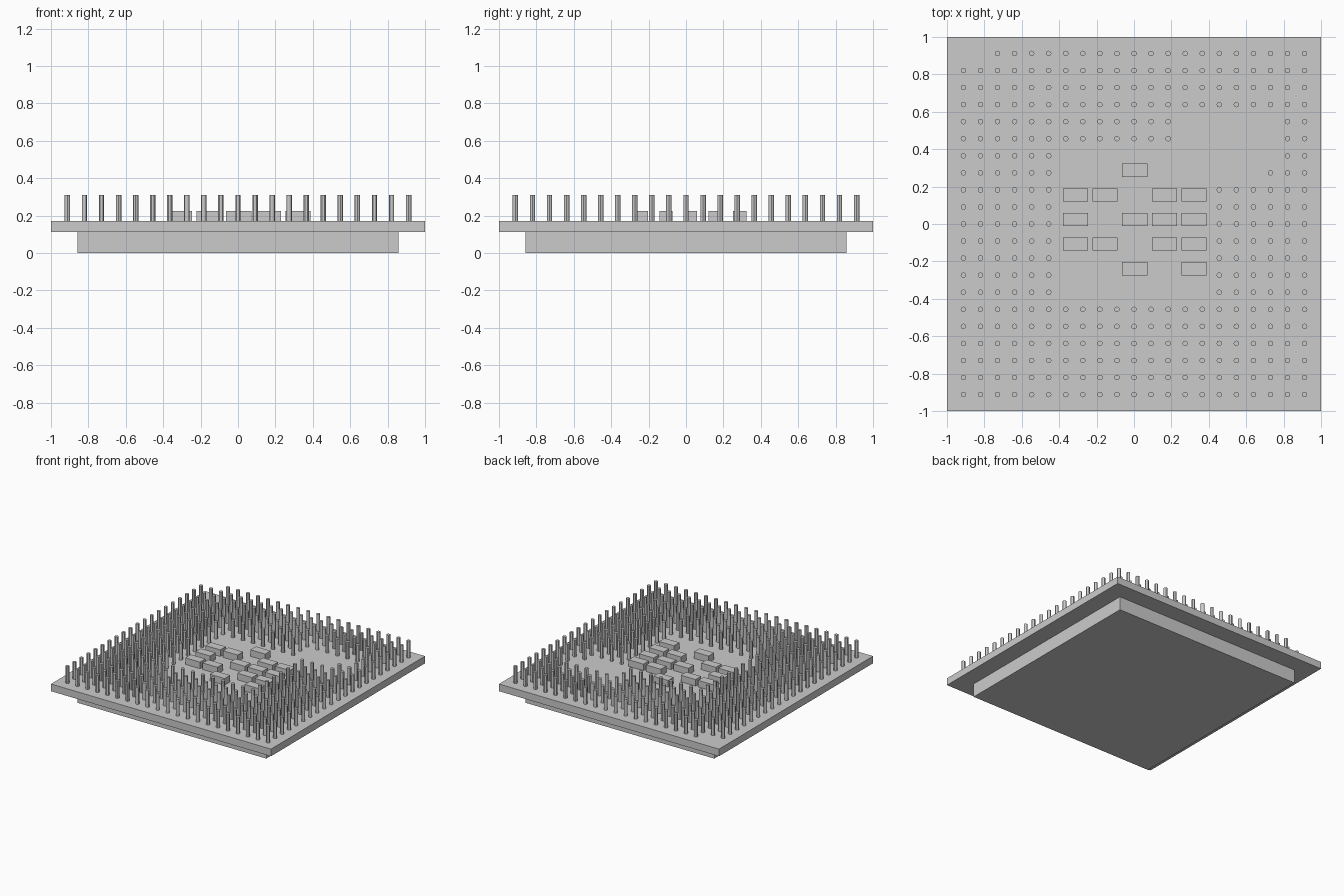
import bpy
import bmesh
from mathutils import Matrix, Vector

cube = bpy.data.objects.get("Cube")
if cube:
    bpy.data.objects.remove(cube, do_unlink=True)

GREY = (0.6, 0.6, 0.6, 1)
grey = bpy.data.materials.new("neutral grey")
grey.use_nodes = True
grey.diffuse_color = GREY
grey.node_tree.nodes["Principled BSDF"].inputs["Base Color"].default_value = GREY


def finish(name, bm):
    mesh = bpy.data.meshes.new(name)
    bm.to_mesh(mesh)
    bm.free()
    mesh.materials.append(grey)
    obj = bpy.data.objects.new(name, mesh)
    bpy.context.collection.objects.link(obj)
    return obj


def add_box(bm, x, y, z0, z1, width, depth):
    place = Matrix.Translation((x, y, (z0 + z1) / 2))
    size = Matrix.Diagonal(Vector((width, depth, z1 - z0, 1)))
    bmesh.ops.create_cube(bm, size=1, matrix=place @ size)


BOARD_BOTTOM, BOARD_TOP, PIN_TOP, CHIP_TOP = 0.112, 0.171, 0.31, 0.225

# Lower lid and square carrier board
for name, z0, z1, side in (("lower_lid", 0, BOARD_BOTTOM, 1.714),
                           ("carrier_board", BOARD_BOTTOM, BOARD_TOP, 2)):
    bm = bmesh.new()
    add_box(bm, 0, 0, z0, z1, side, side)
    finish(name, bm)

# Small components in the middle: occupied columns for each row, back to front
bm = bmesh.new()
for row, columns in enumerate(((2,), (0, 1, 3, 4), (0, 2, 3, 4), (0, 1, 3, 4), (2, 4))):
    for col in columns:
        add_box(bm, 0.004 + (col - 2) * 0.158, 0.024 + (2 - row) * 0.1315,
                BOARD_TOP, CHIP_TOP, 0.134, 0.071)
finish("chip_components", bm)


# Pin grid with the key corner and the central clearing left empty
def has_pin(col, row):
    if row == 0:
        return col >= 2
    if row in (4, 5):
        return col <= 12 or col >= 19
    if row == 6:
        return col <= 5 or col >= 19
    if row == 7:
        return col <= 5 or col >= 18
    if 8 <= row <= 14:
        return col <= 5 or col >= 15
    return True


PITCH, COUNT = 0.0912, 21
bm = bmesh.new()
for row in range(COUNT):
    for col in range(COUNT):
        if has_pin(col, row):
            spot = ((col - 10) * PITCH, (10 - row) * PITCH, (BOARD_TOP + PIN_TOP) / 2)
            bmesh.ops.create_cone(bm, cap_ends=True, segments=12, radius1=0.0145,
                                  radius2=0.0145, depth=PIN_TOP - BOARD_TOP,
                                  matrix=Matrix.Translation(spot))
pins = finish("contact_pins", bm)
bpy.ops.object.select_all(action="DESELECT")
pins.select_set(True)
bpy.context.view_layer.objects.active = pins
bpy.ops.object.shade_smooth_by_angle()
